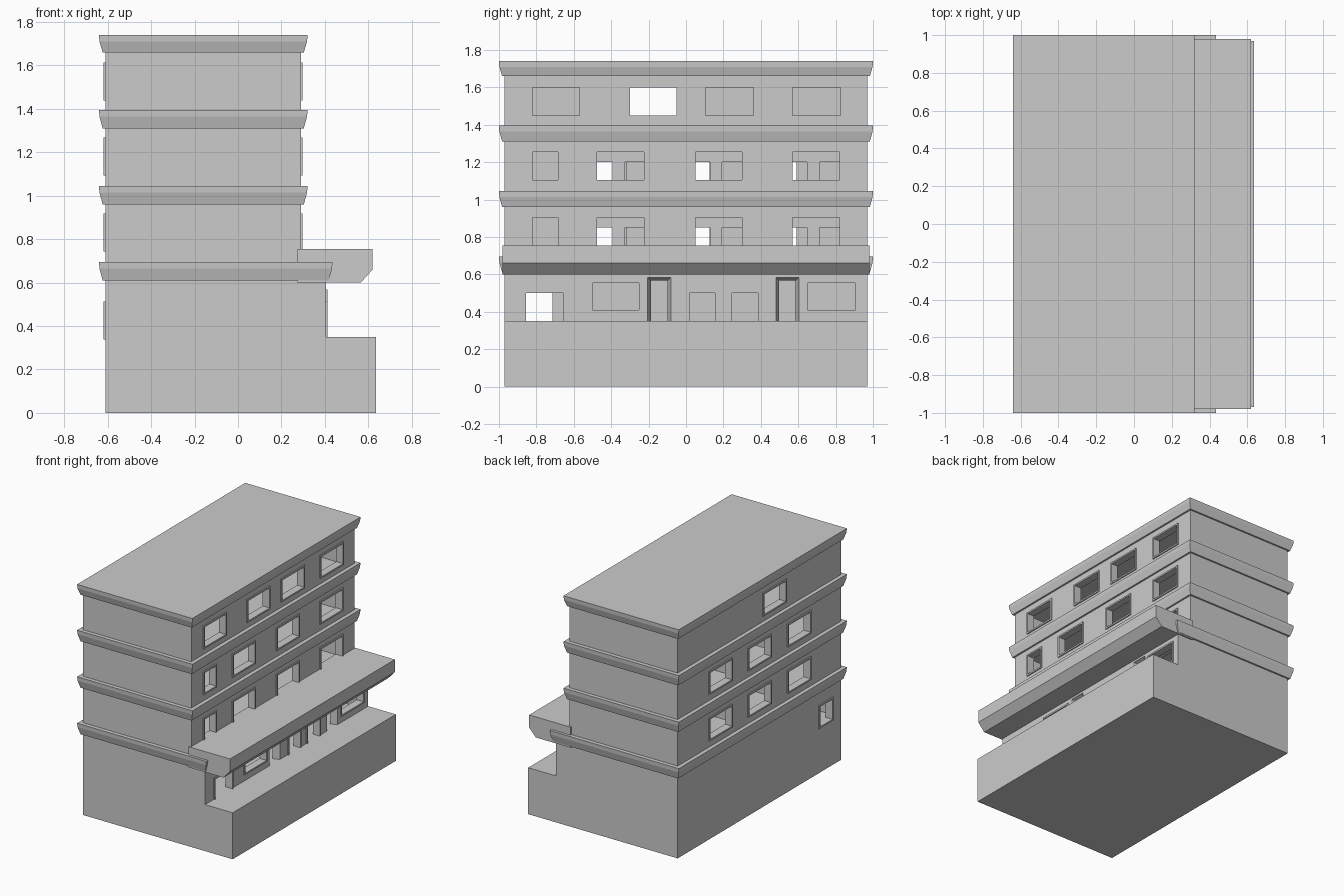
import bpy, bmesh

if "Cube" in bpy.data.objects:
    bpy.data.objects.remove(bpy.data.objects["Cube"])

HY = 0.97            # half length of the walls
XB = -0.61           # back wall face
T = 0.05             # wall thickness


def finish(name, bm):
    bmesh.ops.recalc_face_normals(bm, faces=bm.faces)
    me = bpy.data.meshes.new(name)
    bm.to_mesh(me)
    bm.free()
    ob = bpy.data.objects.new(name, me)
    bpy.context.collection.objects.link(ob)
    return ob


def loft(bm, rings):
    """Closed solid through a list of vertex rings."""
    vs = [[bm.verts.new(p) for p in r] for r in rings]
    n = len(vs[0])
    bm.faces.new(vs[0][::-1])
    bm.faces.new(vs[-1])
    for a, b in zip(vs, vs[1:]):
        for i in range(n):
            j = (i + 1) % n
            bm.faces.new((a[i], a[j], b[j], b[i]))


def rect(x0, x1, y0, y1, z):
    return [(x0, y0, z), (x1, y0, z), (x1, y1, z), (x0, y1, z)]


def add_box(bm, x0, x1, y0, y1, z0, z1):
    loft(bm, [rect(x0, x1, y0, y1, z0), rect(x0, x1, y0, y1, z1)])


def boxes(name, specs):
    bm = bmesh.new()
    for s in specs:
        add_box(bm, *s)
    return finish(name, bm)


def cut(ob, *cutters):
    """Subtract cutters, bake the result and remove the cutters."""
    for c in cutters:
        c.hide_render = True
        m = ob.modifiers.new("cut", 'BOOLEAN')
        m.operation, m.solver, m.object = 'DIFFERENCE', 'EXACT', c
    bpy.context.view_layer.update()
    dg = bpy.context.evaluated_depsgraph_get()
    me = bpy.data.meshes.new_from_object(ob.evaluated_get(dg))
    ob.modifiers.clear()
    ob.data = me
    for c in cutters:
        bpy.data.objects.remove(c)


def storey(name, z0, z1, xf, front, back, splayed=()):
    """Hollow storey; openings are (y0, y1, z0, z1)."""
    walls = boxes(name + "_walls", [(XB, xf, -HY, HY, z0, z1)])
    room = boxes("room_cutter", [(XB + T, xf - T, -HY + T, HY - T, z0 - .1, z1 + .1)])
    bm = bmesh.new()
    for o in front:
        add_box(bm, xf - T - .02, xf + .02, *o)
    for o in back:
        add_box(bm, XB - .02, XB + T + .02, *o)
    for y0, y1, a, b in splayed:      # doorways narrowing inwards
        loft(bm, [[(x, y0 + d, a), (x, y1 - d, a), (x, y1 - d, b - d), (x, y0 + d, b - d)]
                  for x, d in ((xf + .001, 0), (xf - T - .01, .022))])
    cut(walls, room, finish("opening_cutter", bm))
    # raised frames around the openings
    w, p = .012, .008
    fr = []
    for x0, x1, group in ((xf, xf + p, front), (XB - p, XB, back)):
        for y0, y1, a, b in group:
            lo = a if a <= .35 and x0 > 0 else a - w
            fr += [(x0, x1, y0 - w, y0, lo, b + w), (x0, x1, y1, y1 + w, lo, b + w),
                   (x0, x1, y0, y1, b, b + w)]
            if lo < a:
                fr.append((x0, x1, y0, y1, lo, a))
    boxes(name + "_window_frames", fr)


def cornice(name, z0, z1, xf):
    """Floor slab with a sloped underside edge."""
    bm = bmesh.new()
    zm = z1 - .03
    loft(bm, [rect(-.64 + d, xf - d, -1 + d, 1 - d, z)
              for z, d in ((z0, .017), (zm, .002), (z1, 0))])
    finish(name, bm)


# base and terrace
boxes("base", [(XB, .635, -HY, HY, 0, .35)])

# ground floor
storey("ground_floor", .35, .61, .405,
       [(-.855, -.655, .35, .50), (-.50, -.25, .41, .555), (.02, .155, .35, .50),
        (.245, .385, .35, .50), (.65, .905, .41, .555)],
       [(-.86, -.715, .35, .50)],
       [(-.205, -.08, .35, .585), (.48, .605, .35, .585)])
cornice("first_cornice", .61, .695, .435)

# two middle floors with inner partitions
front_y = [(-.82, -.685), (-.475, -.225), (.05, .30), (.57, .82)]
back_y = [(-.60, -.345), (-.13, .125), (.335, .59)]
for label, z in (("second", .695), ("third", 1.045)):
    a, b, top = z + .06, z + .21, z + .265
    storey(label + "_floor", z, top, .29,
           [(y0, y1, a, b) for y0, y1 in front_y],
           [(y0, y1, a, b) for y0, y1 in back_y])
    corridor = boxes(label + "_corridor_wall", [(-.12, -.09, -HY + T, HY - T, z, top)])
    doors = []
    for y in (-.36, .16, .68):
        doors += [(-.2, 0, y - .175, y - .033, z - .05, z + .155),
                  (-.2, 0, y + .033, y + .175, z - .05, z + .155)]
    cut(corridor, boxes("door_cutter", doors))
    boxes(label + "_room_dividers",
          [(XB + T, -.12, y - .012, y + .012, z, top) for y in (-.33, .16, .68)])
    cornice(label + "_cornice", top, top + .085, .32)

# top floor and roof
storey("top_floor", 1.395, 1.66, .29,
       [(y0, y1, 1.45, 1.60) for y0, y1 in
        ((-.82, -.57), (-.30, -.05), (.105, .36), (.57, .825))],
       [(-.305, -.05, 1.45, 1.60)])
cornice("roof", 1.66, 1.74, .32)

# entrance canopy
bm = bmesh.new()
prof = [(.275, .6), (.565, .6), (.62, .66), (.62, .755), (.275, .755)]
loft(bm, [[(x, y, z) for x, z in prof] for y in (-.98, .98)])
finish("canopy", bm)
